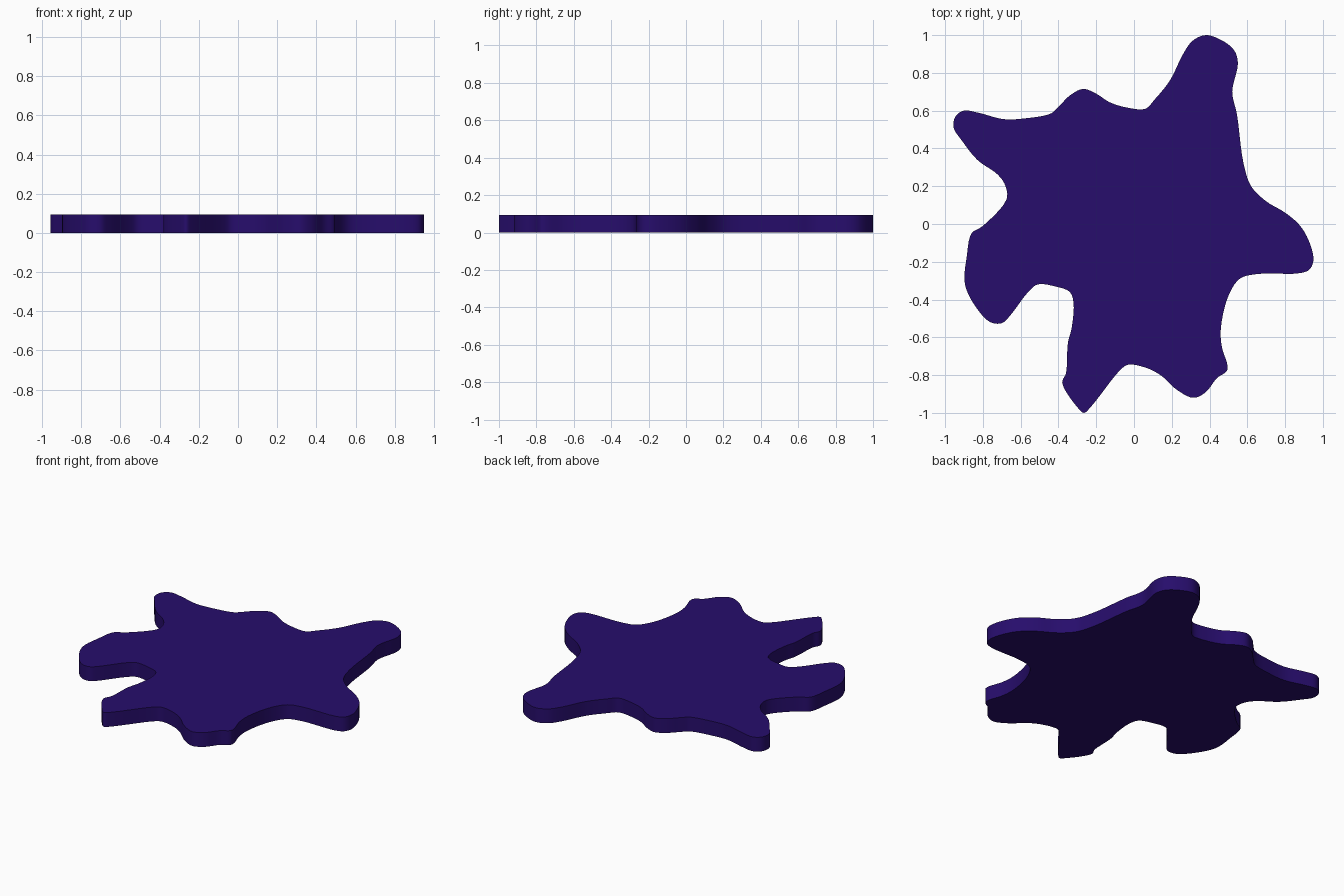
import bpy, bmesh, math
from mathutils import Vector

if "Cube" in bpy.data.objects:
    bpy.data.objects.remove(bpy.data.objects["Cube"])

HEIGHT = 0.093
STEPS = 5

# Outline of the splat seen from above, clockwise from the top lobe
OUTLINE = [
    (0.38, 1.0), (0.46, 0.975), (0.53, 0.92), (0.55, 0.85), (0.52, 0.70), (0.545, 0.58),
    (0.58, 0.32), (0.62, 0.20), (0.70, 0.12), (0.80, 0.06), (0.88, -0.01), (0.93, -0.10),
    (0.95, -0.19), (0.93, -0.24), (0.88, -0.26), (0.65, -0.265), (0.56, -0.29), (0.50, -0.38),
    (0.46, -0.55), (0.465, -0.65), (0.495, -0.75), (0.49, -0.78), (0.44, -0.815), (0.38, -0.89),
    (0.315, -0.92), (0.23, -0.88), (0.14, -0.80), (0.06, -0.76), (-0.03, -0.745), (-0.07, -0.77),
    (-0.23, -0.97), (-0.265, -1.0), (-0.30, -0.97), (-0.38, -0.84), (-0.36, -0.79), (-0.35, -0.63),
    (-0.33, -0.55), (-0.32, -0.42), (-0.34, -0.36), (-0.42, -0.33), (-0.51, -0.32), (-0.56, -0.36),
    (-0.66, -0.49), (-0.70, -0.525), (-0.76, -0.52), (-0.83, -0.45), (-0.895, -0.32), (-0.885, -0.17),
    (-0.86, -0.05), (-0.80, -0.01), (-0.675, 0.13), (-0.68, 0.20), (-0.72, 0.26), (-0.83, 0.34),
    (-0.91, 0.44), (-0.955, 0.51), (-0.945, 0.57), (-0.90, 0.60), (-0.82, 0.588), (-0.69, 0.555),
    (-0.57, 0.56), (-0.44, 0.585), (-0.40, 0.62), (-0.34, 0.68), (-0.27, 0.715), (-0.20, 0.69),
    (-0.13, 0.645), (-0.03, 0.615), (0.06, 0.61), (0.11, 0.66), (0.19, 0.76), (0.26, 0.90),
    (0.31, 0.97),
]


def smooth_loop(points):
    """Closed centripetal spline through the points."""
    pts = [Vector(p) for p in points]
    n, out = len(pts), []
    for i in range(n):
        p0, p1, p2, p3 = (pts[(i + k) % n] for k in (-1, 0, 1, 2))
        a, b, c = ((q - p).length ** 0.5 for p, q in ((p0, p1), (p1, p2), (p2, p3)))
        m1 = b * ((p1 - p0) / a - (p2 - p0) / (a + b) + (p2 - p1) / b)
        m2 = b * ((p2 - p1) / b - (p3 - p1) / (b + c) + (p3 - p2) / c)
        for s in range(STEPS):
            t = s / STEPS
            out.append((2*t**3 - 3*t*t + 1) * p1 + (t**3 - 2*t*t + t) * m1
                       + (3*t*t - 2*t**3) * p2 + (t**3 - t*t) * m2)
    return out


# Flat slab extruded from the outline
bm = bmesh.new()
base = bm.faces.new([bm.verts.new((p.x, p.y, 0)) for p in smooth_loop(OUTLINE)])
ext = bmesh.ops.extrude_face_region(bm, geom=[base], use_keep_orig=True)
top = [g for g in ext["geom"] if isinstance(g, bmesh.types.BMVert)]
bmesh.ops.translate(bm, verts=top, vec=(0, 0, HEIGHT))
bmesh.ops.recalc_face_normals(bm, faces=bm.faces[:])
bmesh.ops.triangulate(bm, faces=[f for f in bm.faces if len(f.verts) > 4])

mesh = bpy.data.meshes.new("splat")
bm.to_mesh(mesh)
bm.free()
splat = bpy.data.objects.new("splat", mesh)
bpy.context.collection.objects.link(splat)

# Deep indigo
mat = bpy.data.materials.new("indigo")
mat.diffuse_color = (0.02, 0.004, 0.15, 1)
mat.use_nodes = True
mat.node_tree.nodes["Principled BSDF"].inputs["Base Color"].default_value = mat.diffuse_color
mesh.materials.append(mat)

bpy.context.view_layer.objects.active = splat
splat.select_set(True)
bpy.ops.object.shade_smooth_by_angle(angle=math.radians(35))
